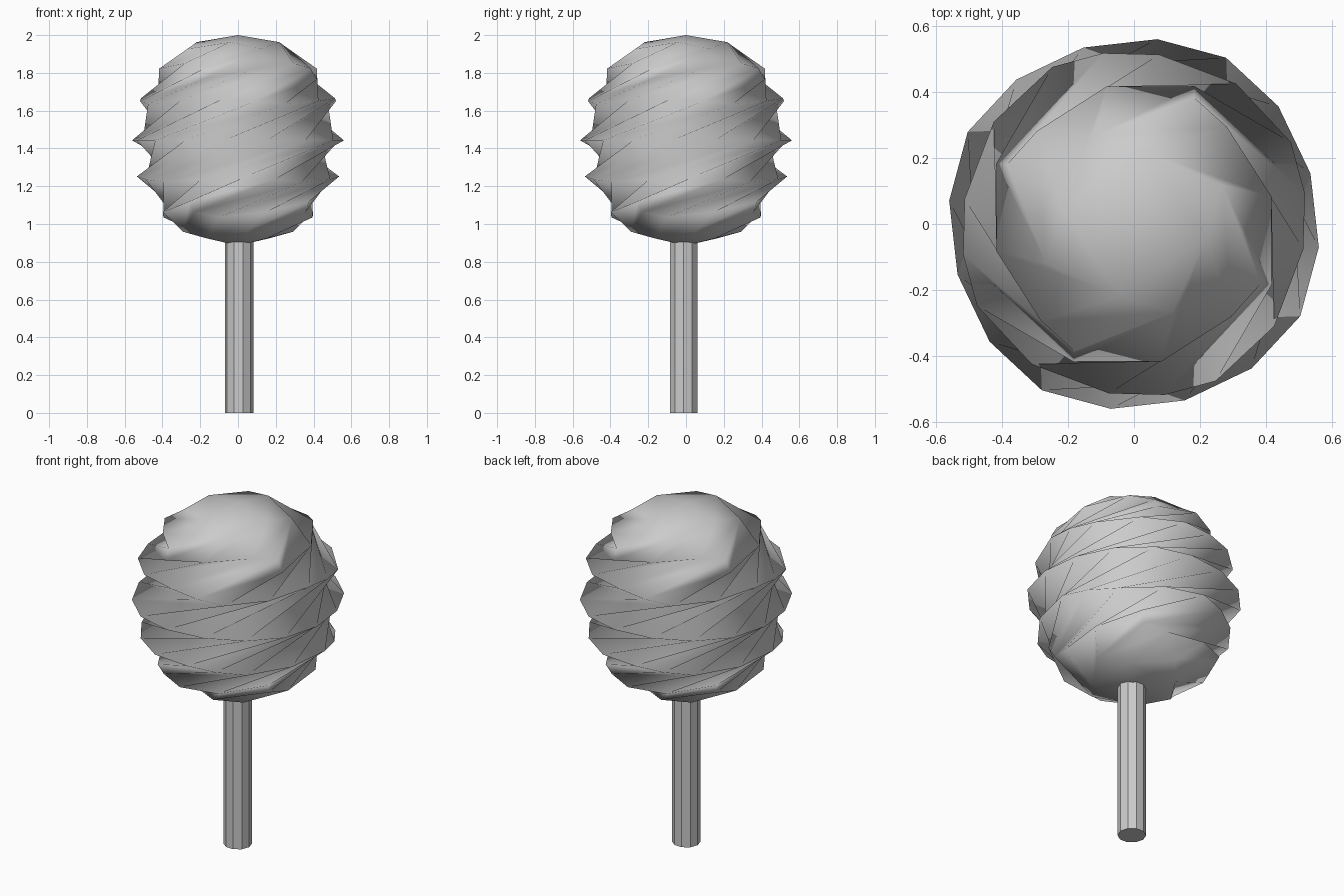
import bpy, bmesh
from math import radians
from mathutils import Matrix

if "Cube" in bpy.data.objects:
    bpy.data.objects.remove(bpy.data.objects["Cube"])

CENTRE_Z = 1.443
HALF = 0.557                   # half height of the ball
TWIST = radians(295)           # rotation per unit of height
START = radians(16)            # rotation at the equator

# Twisted crown: a cube subdivided into a ball, then wrung around z
bpy.ops.mesh.primitive_cube_add(size=2)
cube = bpy.context.object
sub = cube.modifiers.new("round", 'SUBSURF')
sub.levels = 2
sub.use_limit_surface = False
bpy.ops.object.modifier_apply(modifier="round")

crown = cube
crown.name = "twisted_crown"
bm = bmesh.new()
bm.from_mesh(crown.data)
scale = HALF / max(v.co.z for v in bm.verts)
for v in bm.verts:
    p = v.co * scale
    v.co = Matrix.Rotation(START + TWIST * p.z, 3, 'Z') @ p
    v.co.z += CENTRE_Z
# Long diagonals give the pinched, wrung folds
bmesh.ops.triangulate(bm, faces=bm.faces[:], quad_method='LONG_EDGE')
for f in bm.faces:
    f.smooth = True
bm.to_mesh(crown.data)
bm.free()

# Trunk: plain faceted post running up into the crown
bpy.ops.mesh.primitive_cylinder_add(vertices=10, radius=0.076, depth=1.0,
                                    location=(0.006, -0.011, 0.5),
                                    rotation=(0, 0, radians(16)))
bpy.context.object.name = "trunk"
